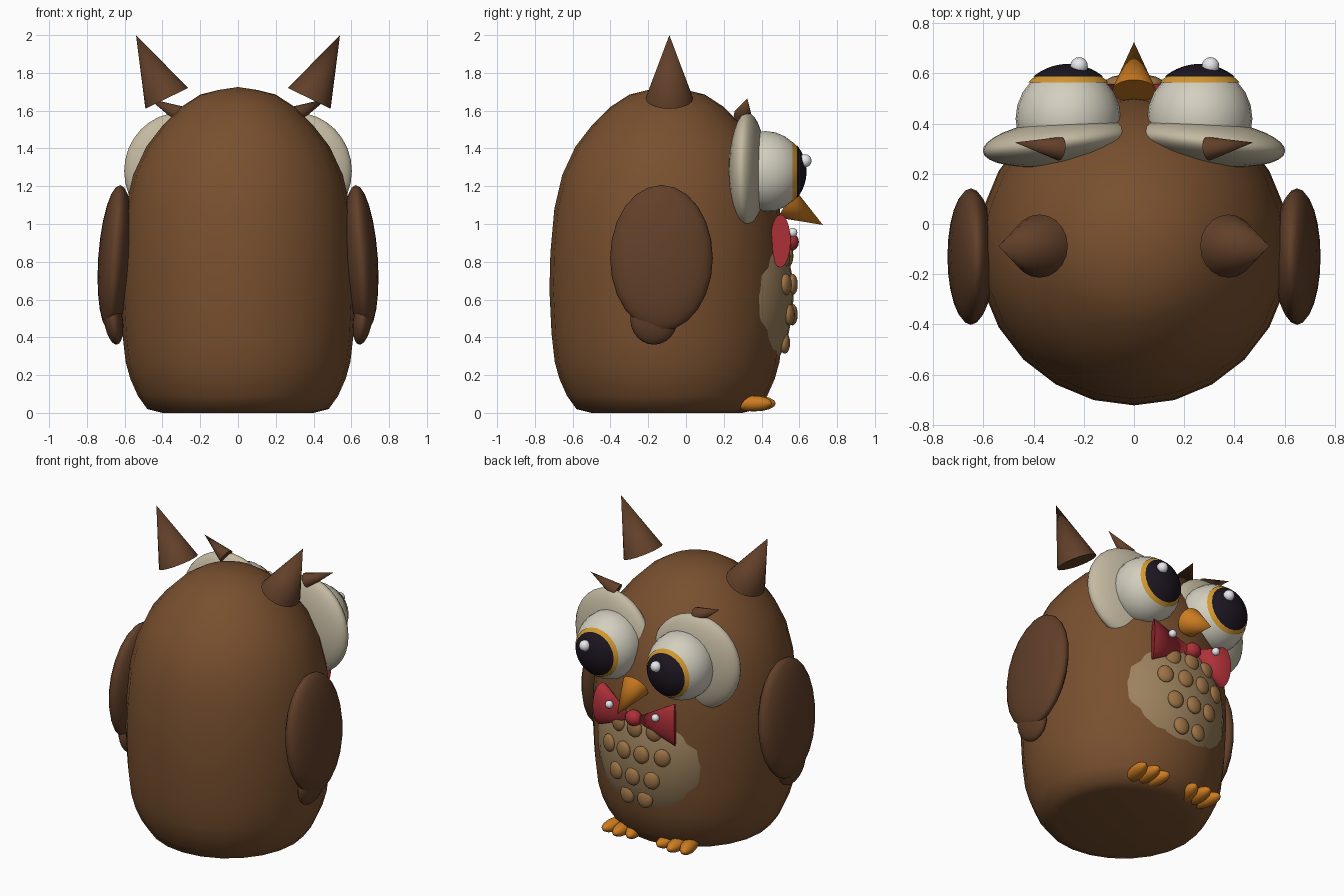
import bpy, bmesh
from math import sin, cos, pi, radians, sqrt
from mathutils import Vector, Matrix

if "Cube" in bpy.data.objects:
    bpy.data.objects.remove(bpy.data.objects["Cube"])


def material(name, r, g, b):
    m = bpy.data.materials.new(name)
    m.diffuse_color = (r, g, b, 1)
    m.use_nodes = True
    m.node_tree.nodes["Principled BSDF"].inputs["Base Color"].default_value = m.diffuse_color
    return m


BROWN = material("brown", 0.19, 0.08, 0.028)
DARK = material("dark_brown", 0.12, 0.05, 0.022)
CREAM = material("cream", 0.55, 0.49, 0.36)
WHITE = material("eye_white", 0.65, 0.62, 0.52)
AMBER = material("amber", 0.65, 0.32, 0.03)
BLACK = material("black", 0.012, 0.008, 0.015)
SHINE = material("shine", 0.8, 0.8, 0.85)
ORANGE = material("orange", 0.6, 0.2, 0.015)
RED = material("red", 0.42, 0.03, 0.04)
TAN = material("tan", 0.33, 0.22, 0.11)
SPOT = material("spot_brown", 0.33, 0.17, 0.06)


def finish(ob, name, mat, angle=40):
    ob.name = name
    ob.data.materials.append(mat)
    bpy.ops.object.select_all(action='DESELECT')
    ob.select_set(True)
    bpy.context.view_layer.objects.active = ob
    bpy.ops.object.shade_smooth_by_angle(angle=radians(angle))
    return ob


def ball(name, loc, radii, mat, rot=(0, 0, 0), seg=24):
    bpy.ops.mesh.primitive_uv_sphere_add(segments=seg, ring_count=seg // 2, radius=1,
                                         location=loc, rotation=rot)
    ob = bpy.context.object
    ob.scale = radii
    return finish(ob, name, mat)


def cone(name, base, tip, r, mat, squash=(1, 1), seg=20):
    # cone from base centre to tip, with an optionally squashed base
    base, tip = Vector(base), Vector(tip)
    d = tip - base
    bpy.ops.mesh.primitive_cone_add(vertices=seg, radius1=r, radius2=0, depth=d.length)
    ob = bpy.context.object
    ob.location = (base + tip) / 2
    ob.rotation_euler = d.to_track_quat('Z', 'Y').to_euler()
    ob.scale = (squash[0], squash[1], 1)
    return finish(ob, name, mat)


def revolve(name, profile, mat, loc, rot=(0, 0, 0), seg=24):
    # lathe a (radius, height) profile about z
    bm = bmesh.new()
    verts = [bm.verts.new((r, 0, z)) for r, z in profile]
    edges = [bm.edges.new(p) for p in zip(verts, verts[1:])]
    bmesh.ops.spin(bm, geom=verts + edges, axis=(0, 0, 1), cent=(0, 0, 0),
                   angle=2 * pi, steps=seg, use_duplicate=False)
    bmesh.ops.remove_doubles(bm, verts=bm.verts, dist=1e-4)
    bmesh.ops.recalc_face_normals(bm, faces=bm.faces)
    bmesh.ops.rotate(bm, verts=bm.verts, cent=(0, 0, 0), matrix=Matrix.Rotation(pi / 2, 3, 'Z'))
    me = bpy.data.meshes.new(name)
    bm.to_mesh(me)
    bm.free()
    ob = bpy.data.objects.new(name, me)
    bpy.context.collection.objects.link(ob)
    ob.location, ob.rotation_euler = loc, rot
    return finish(ob, name, mat, 60)


def eye_cap(name, r, spread, mat, loc):
    # thin spherical cap lying on the eyeball, closed at the back
    a = [radians(spread) * i / 8 for i in range(9)]
    outline = [(r * sin(t), r * cos(t)) for t in a] + [(0, r * cos(a[-1]))]
    revolve(name, outline, mat, loc, (-pi / 2, 0, 0))


# Body
revolve("body", [(0, 0), (0.40, 0), (0.48, 0.02), (0.53, 0.09), (0.57, 0.18), (0.595, 0.27),
                 (0.612, 0.42), (0.623, 0.65), (0.618, 0.85), (0.597, 1.08), (0.555, 1.26),
                 (0.485, 1.41), (0.40, 1.52), (0.30, 1.62), (0.20, 1.685), (0.1, 1.71), (0, 1.725)],
        BROWN, (0, -0.1, 0))

# Belly patch and its feather spots
BC, BR = (0, 0.2, 0.62), (0.44, 0.37, 0.54)
ball("belly", BC, BR, TAN, seg=32)
for z, count in ((0.83, 3), (0.68, 4), (0.52, 3), (0.37, 2)):
    for i in range(count):
        x = (i - (count - 1) / 2) * 0.13
        y = BC[1] + BR[1] * sqrt(1 - (x / BR[0]) ** 2 - ((z - BC[2]) / BR[2]) ** 2)
        ball("belly_spot", (x, y, z), (0.052, 0.028, 0.057), SPOT, (0, 0, -x * 1.8), 16)

for s in (-1, 1):
    # Eyes
    ball("eye_disc", (0.305 * s, 0.325, 1.28), (0.3, 0.092, 0.31), CREAM, (0, 0, radians(-7) * s), 32)
    eye = Vector((0.262 * s, 0.42, 1.277))
    ball("eyeball", eye, (0.21, 0.21, 0.215), WHITE)
    eye_cap("iris", 0.2145, 48, AMBER, eye)
    eye_cap("pupil", 0.218, 40, BLACK, eye)
    ball("eye_highlight", (0.262 * s + 0.043, 0.63, 1.335), (0.035,) * 3, SHINE, seg=16)
    cone("brow", (0.295 * s, 0.30, 1.575), (0.475 * s, 0.325, 1.665), 0.06, DARK, (0.8, 0.8), 12)

    # Ear tufts
    cone("ear_tuft", (0.377 * s, -0.088, 1.665), (0.54 * s, -0.088, 2.0), 0.126, DARK)

    # Wings
    ball("wing", (0.65 * s, -0.13, 0.82), (0.09, 0.272, 0.387), DARK, (0, radians(-4) * s, 0))
    ball("wing_tip", (0.66 * s, -0.17, 0.495), (0.05, 0.125, 0.135), DARK, (0, radians(8) * s, 0))

    # Bow tie loops
    loop = cone("bow_loop", (0.27 * s, 0.5, 0.91), (0.0, 0.56, 0.905), 0.14, RED)
    for v in loop.data.vertices:
        v.co = loop.matrix_basis @ v.co
        t = abs(v.co.x) / 0.27
        mid = 0.56 - 0.06 * t
        v.co.y = mid + (v.co.y - mid) * 0.42
    loop.matrix_basis = Matrix()
    ball("bow_dot", (0.17 * s, 0.565, 0.955), (0.025,) * 3, SHINE, seg=12)

    # Feet with three toes
    for k in (-1, 0, 1):
        ball("toe", (0.2 * s + 0.07 * k, 0.365 - 0.015 * abs(k), 0.05), (0.047, 0.11, 0.042),
             ORANGE, (0, 0, radians(-14) * k), 16)

# Bow knot and beak
ball("bow_knot", (0, 0.55, 0.905), (0.055, 0.048, 0.05), RED, seg=16)
cone("beak", (0, 0.53, 1.11), (0, 0.725, 0.995), 0.088, ORANGE)
